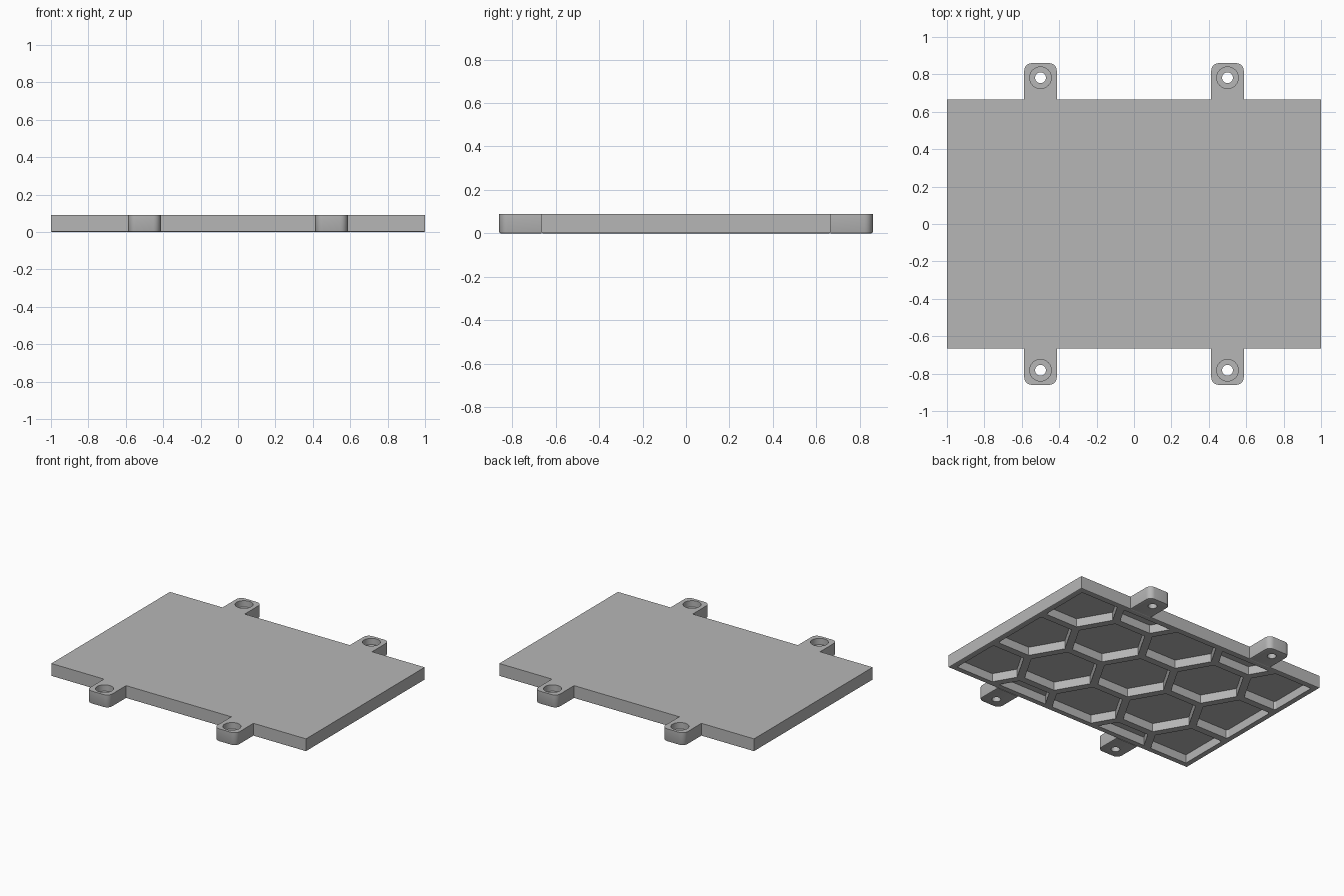
import bpy, bmesh, math
from mathutils import Vector, Matrix

old = bpy.data.objects.get("Cube")
if old:
    bpy.data.objects.remove(old, do_unlink=True)

HX, HY, H = 1.0, 0.665, 0.09         # plate half sizes and thickness
PITCH, RIB, RIM, DEPTH = 0.478, 0.05, 0.04, 0.06
CHAMFER = 0.006

grey = bpy.data.materials.new("light grey")
grey.use_nodes = True
grey.diffuse_color = (0.47, 0.47, 0.47, 1)
grey.node_tree.nodes["Principled BSDF"].inputs["Base Color"].default_value = (0.47, 0.47, 0.47, 1)


def make_object(name, bm):
    mesh = bpy.data.meshes.new(name)
    bmesh.ops.recalc_face_normals(bm, faces=bm.faces)
    bm.to_mesh(mesh)
    bm.free()
    obj = bpy.data.objects.new(name, mesh)
    bpy.context.collection.objects.link(obj)
    mesh.materials.append(grey)
    return obj


def prism(bm, points, z0, z1):
    """Extrude a closed outline from z0 up to z1."""
    face = bm.faces.new([bm.verts.new((x, y, z0)) for x, y in points])
    top = bmesh.ops.extrude_face_region(bm, geom=[face])["geom"]
    bmesh.ops.translate(bm, vec=(0, 0, z1 - z0),
                        verts=[g for g in top if isinstance(g, bmesh.types.BMVert)])


def circle(cx, cy, r, n):
    return [(cx + r * math.cos(math.tau * i / n), cy + r * math.sin(math.tau * i / n))
            for i in range(n)]


def chamfer_bottom(bm, skip=lambda e: False):
    edges = [e for e in bm.edges if all(v.co.z < 0.001 for v in e.verts) and not skip(e)]
    bmesh.ops.bevel(bm, geom=edges, offset=CHAMFER, segments=2, profile=0.5, affect='EDGES')


def cut(obj, bm):
    """Subtract a bmesh from an object and bake the result."""
    cutter = make_object("cutter", bm)
    cutter.hide_render = True
    mod = obj.modifiers.new("cut", 'BOOLEAN')
    mod.operation, mod.solver, mod.object = 'DIFFERENCE', 'EXACT', cutter
    deps = bpy.context.evaluated_depsgraph_get()
    baked = bpy.data.meshes.new_from_object(obj.evaluated_get(deps))
    obj.modifiers.clear()
    obj.data = baked
    bpy.data.objects.remove(cutter, do_unlink=True)


def clip(points, axis, limit, sign):
    """Keep the part of an outline on the inner side of one border line."""
    out = []
    for a, b in zip(points, points[1:] + points[:1]):
        da, db = limit - sign * a[axis], limit - sign * b[axis]
        if da >= 0:
            out.append(a)
        if da * db < 0:
            t = da / (da - db)
            out.append((a[0] + t * (b[0] - a[0]), a[1] + t * (b[1] - a[1])))
    return out


# Base plate
bm = bmesh.new()
prism(bm, [(-HX, -HY), (HX, -HY), (HX, HY), (-HX, HY)], 0, H)
chamfer_bottom(bm)
plate = make_object("base_plate", bm)

# Honeycomb pockets in the underside, trimmed to the rim
bm = bmesh.new()
step = PITCH * math.sqrt(3) / 2
for col in range(-2, 3):
    for row in range(-2, 3):
        cx, cy = col * step, (row + 0.5 * (col % 2)) * PITCH
        cell = circle(cx, cy, (PITCH - RIB) / math.sqrt(3), 6)
        for axis, limit in ((0, HX - RIM), (1, HY - RIM)):
            for sign in (-1, 1):
                cell = clip(cell, axis, limit, sign)
        if len(cell) > 2:
            prism(bm, cell, -0.05, DEPTH)
cut(plate, bm)

# Four mounting tabs with counterbored holes
TIP, HALF, R = 0.86, 0.087, 0.04
for side, sy in (("front", -1), ("back", 1)):
    for hand, cx in (("left", 0.5), ("right", -0.5)):
        outline = [(cx + HALF, sy * HY)]
        for corner, start in ((1, 0), (-1, 90)):
            for i in range(7):
                a = math.radians(start + 15 * i)
                outline.append((cx + corner * (HALF - R) + R * math.cos(a),
                                sy * (TIP - R + R * math.sin(a))))
        outline.append((cx - HALF, sy * HY))
        bm = bmesh.new()
        prism(bm, outline, 0, H)
        chamfer_bottom(bm, lambda e: all(abs(v.co.y) < HY + 0.001 for v in e.verts))
        tab = make_object(f"{side}_{hand}_tab", bm)
        for radius, bottom in ((0.058, 0.045), (0.029, -0.05)):
            bm = bmesh.new()
            prism(bm, circle(cx, sy * 0.782, radius, 32), bottom, H + 0.05)
            cut(tab, bm)
        bpy.ops.object.select_all(action='DESELECT')
        tab.select_set(True)
        bpy.context.view_layer.objects.active = tab
        bpy.ops.object.shade_smooth_by_angle(angle=math.radians(30))
